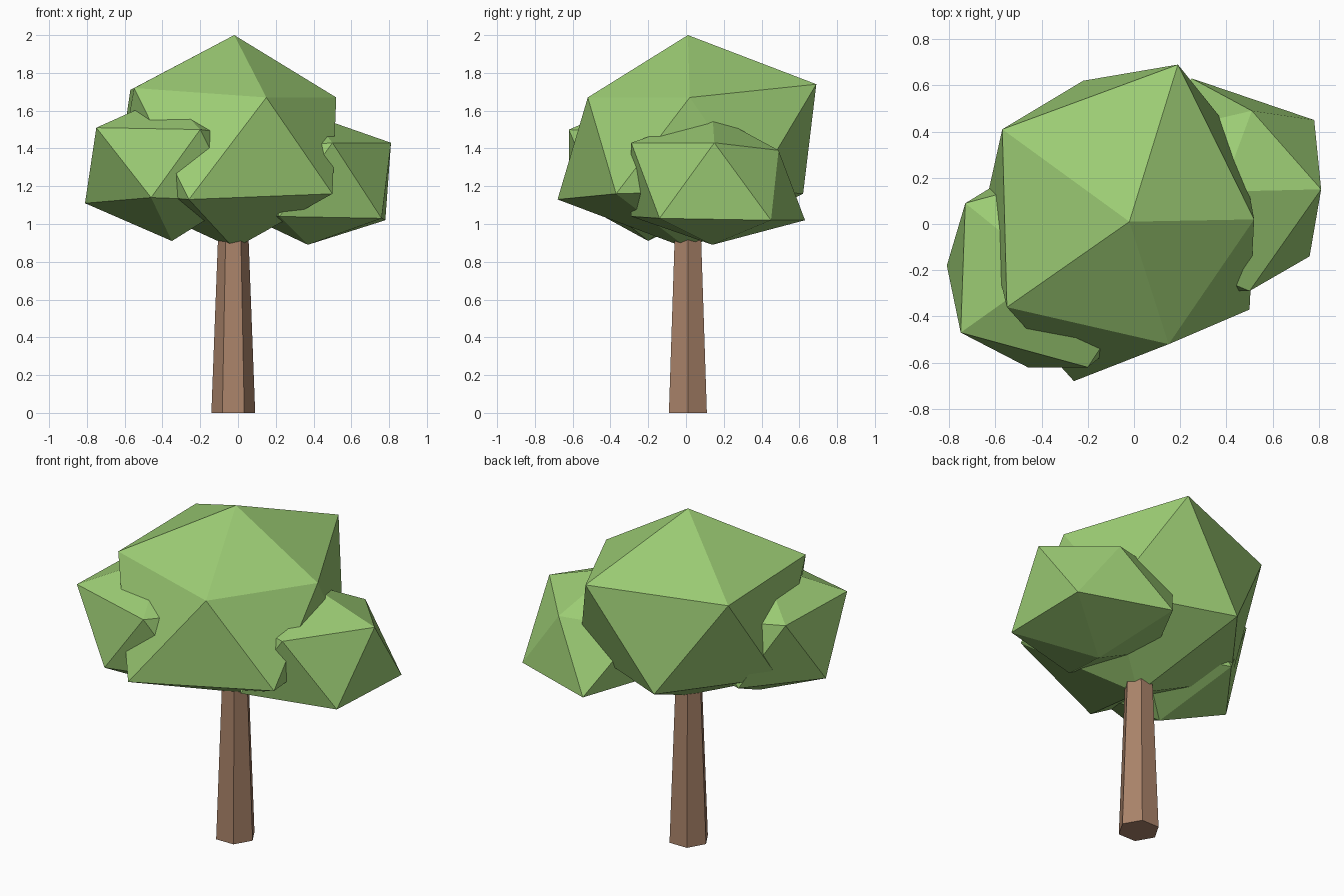
import bpy, bmesh, math
from mathutils import Vector

if "Cube" in bpy.data.objects:
    bpy.data.objects.remove(bpy.data.objects["Cube"])


def material(name, rgb):
    # sRGB 0-255 to linear
    lin = [((c / 255 + 0.055) / 1.055) ** 2.4 for c in rgb]
    m = bpy.data.materials.new(name)
    m.diffuse_color = (*lin, 1)
    m.use_nodes = True
    m.node_tree.nodes["Principled BSDF"].inputs["Base Color"].default_value = m.diffuse_color
    return m


leaf_green = material("leaf_green", (156, 204, 116))
bark_brown = material("bark_brown", (170, 131, 106))


def finish(bm, name, mat):
    bmesh.ops.recalc_face_normals(bm, faces=bm.faces[:])
    me = bpy.data.meshes.new(name)
    bm.to_mesh(me)
    bm.free()
    me.materials.append(mat)
    bpy.context.collection.objects.link(bpy.data.objects.new(name, me))


def leaf_clump(name, centre, radius, half_height, corners):
    """Squashed icosahedron; each irregular corner pulls its nearest vertex."""
    bm = bmesh.new()
    bmesh.ops.create_icosphere(bm, subdivisions=1, radius=1)
    for v in bm.verts:
        v.co = Vector(centre) + Vector((v.co.x * radius, v.co.y * radius, v.co.z * half_height))
    free = list(bm.verts)
    for c in map(Vector, corners):
        v = min(free, key=lambda w: (w.co - c).length)
        v.co = c
        free.remove(v)
    finish(bm, name, leaf_green)


# Large middle clump
leaf_clump("crown_middle", (-0.02, 0.01, 1.435), 0.66, 0.565, [
    (0.15, -0.52, 1.67), (-0.55, -0.36, 1.72), (-0.57, 0.41, 1.71),
    (0.19, 0.69, 1.74), (0.52, 0.02, 1.67),
    (-0.26, -0.68, 1.13), (0.50, -0.37, 1.16), (-0.22, 0.62, 1.16),
    (-0.65, 0.05, 1.16)])

# Clump at the front left
leaf_clump("crown_left", (-0.37, -0.20, 1.295), 0.50, 0.385, [
    (-0.75, -0.47, 1.51), (-0.20, -0.62, 1.50), (-0.73, 0.09, 1.51),
    (-0.81, -0.18, 1.11), (-0.46, -0.62, 1.14), (-0.35, -0.20, 0.91)])

# Clump at the back right
leaf_clump("crown_right", (0.38, 0.14, 1.235), 0.46, 0.345, [
    (0.81, 0.15, 1.43), (0.50, -0.29, 1.43), (0.51, 0.49, 1.39),
    (0.78, 0.45, 1.02), (0.76, -0.14, 1.03), (0.25, 0.63, 1.02),
    (0.22, -0.29, 1.04), (0.37, 0.14, 0.89)])

# Tapered six-sided trunk
bm = bmesh.new()
rings = []
for z, r in ((0, 0.116), (1.0, 0.078)):
    rings.append([bm.verts.new((-0.025 + r * math.cos(i * math.pi / 3),
                                0.01 + r * math.sin(i * math.pi / 3), z)) for i in range(6)])
low, high = rings
for i in range(6):
    j = (i + 1) % 6
    bm.faces.new((low[i], low[j], high[j], high[i]))
bm.faces.new(low)
bm.faces.new(high)
finish(bm, "trunk", bark_brown)
